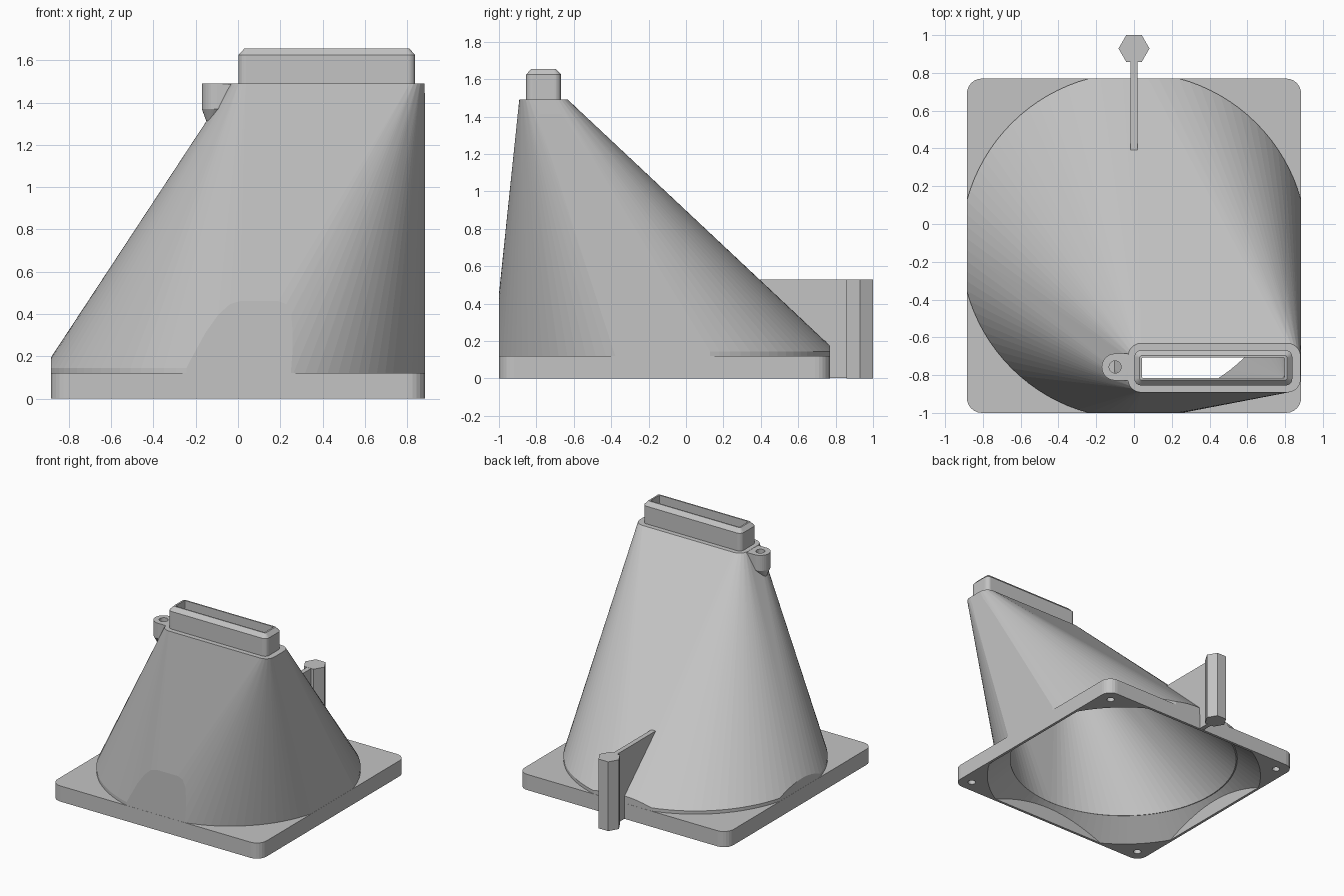
import bpy, bmesh, math

if "Cube" in bpy.data.objects:
    bpy.data.objects.remove(bpy.data.objects["Cube"])

YC = -0.115          # centre of the square flange in y
HALF = 0.885         # half width of the flange
SLOT_X, SLOT_Y = 0.42, -0.7615

grey = bpy.data.materials.new("light grey plastic")
grey.diffuse_color = (0.55, 0.55, 0.55, 1)
grey.use_nodes = True
grey.node_tree.nodes["Principled BSDF"].inputs["Base Color"].default_value = grey.diffuse_color


def circle(x, y, r, z, n=96, turn=0.0):
    return [(x + r * math.cos(turn + 2 * math.pi * i / n),
             y + r * math.sin(turn + 2 * math.pi * i / n), z) for i in range(n)]


def rounded(x, y, hx, hy, r, z, n=6):
    """Rounded rectangle outline."""
    pts = []
    for k, (sx, sy) in enumerate(((1, 1), (-1, 1), (-1, -1), (1, -1))):
        for i in range(n + 1):
            a = math.pi / 2 * (k + i / n)
            pts.append((x + sx * (hx - r) + r * math.cos(a),
                        y + sy * (hy - r) + r * math.sin(a), z))
    return pts


def hull_mesh(points):
    bm = bmesh.new()
    for p in points:
        bm.verts.new(p)
    bmesh.ops.convex_hull(bm, input=bm.verts[:])
    bmesh.ops.delete(bm, geom=[v for v in bm.verts if not v.link_faces], context='VERTS')
    bmesh.ops.recalc_face_normals(bm, faces=bm.faces[:])
    return bm


def hull(name, points, clip=None):
    """Convex solid around the outlines, optionally trimmed to the flange square."""
    bm = hull_mesh(points)
    if clip:
        for nx, ny in ((1, 0), (-1, 0), (0, 1), (0, -1)):
            bmesh.ops.bisect_plane(bm, geom=bm.verts[:] + bm.edges[:] + bm.faces[:],
                                   plane_co=(nx * clip, YC + ny * clip, 0),
                                   plane_no=(nx, ny, 0), clear_outer=True)
        trimmed = [v.co.copy() for v in bm.verts]
        bm.free()
        bm = hull_mesh(trimmed)
    me = bpy.data.meshes.new(name)
    bm.to_mesh(me)
    bm.free()
    me.materials.append(grey)
    ob = bpy.data.objects.new(name, me)
    bpy.context.collection.objects.link(ob)
    return ob


def combine(ob, other, op):
    """Apply a boolean and remove the helper solid."""
    other.hide_render = True
    mod = ob.modifiers.new("combine", 'BOOLEAN')
    mod.operation, mod.object, mod.solver = op, other, 'EXACT'
    bpy.context.view_layer.objects.active = ob
    bpy.ops.object.modifier_apply(modifier=mod.name)
    bpy.data.objects.remove(other)


# Square flange, funnel and outlet collar joined into one body
body = hull("duct_body", rounded(0, YC, HALF, HALF, 0.08, 0)
            + rounded(0, YC, HALF, HALF, 0.08, 0.12))
funnel = hull("funnel", circle(0, YC, 0.917, 0.06) + circle(0, YC, 0.917, 0.145)
              + rounded(0.425, SLOT_Y, 0.457, 0.13, 0.07, 1.49), clip=HALF - 0.001)
combine(body, funnel, 'UNION')
collar = hull("collar", rounded(SLOT_X, SLOT_Y, 0.418, 0.093, 0.035, 1.46)
              + rounded(SLOT_X, SLOT_Y, 0.418, 0.093, 0.035, 1.625)
              + rounded(SLOT_X, SLOT_Y, 0.39, 0.065, 0.012, 1.655))
combine(body, collar, 'UNION')

# Hollow air passage: flared inlet, funnel and outlet slot
inlet = hull("inlet", circle(0, YC, 1.012, -0.01) + circle(0, YC, 0.83, 0.14), clip=0.865)
combine(body, inlet, 'DIFFERENCE')
passage = hull("passage", circle(0, YC, 0.83, 0.13)
               + rounded(SLOT_X, SLOT_Y, 0.378, 0.056, 0.006, 1.5))
combine(body, passage, 'DIFFERENCE')
outlet = hull("outlet", rounded(SLOT_X, SLOT_Y, 0.377, 0.055, 0.006, 1.46)
              + rounded(SLOT_X, SLOT_Y, 0.377, 0.055, 0.006, 1.7))
combine(body, outlet, 'DIFFERENCE')

# Blind screw holes under the flange corners
for sx in (-1, 1):
    for sy in (-1, 1):
        x, y = sx * 0.79, YC + sy * 0.79
        hole = hull("screw_hole", circle(x, y, 0.028, -0.05, 16) + circle(x, y, 0.028, 0.09, 16))
        combine(body, hole, 'DIFFERENCE')

# Mounting lug beside the outlet
LX, LY = -0.1, -0.757
lug = hull("mounting_lug", circle(LX, LY, 0.071, 1.489, 32) + circle(LX, LY, 0.071, 1.37, 32)
           + circle(-0.125, LY, 0.025, 1.312, 16)
           + [(0, LY - 0.07, 1.488), (0, LY + 0.07, 1.488)])
lug_hole = hull("lug_hole", circle(LX, LY, 0.032, 1.38, 20) + circle(LX, LY, 0.032, 1.6, 20))
combine(lug, lug_hole, 'DIFFERENCE')

# Hexagonal post and the thin rib that ties it to the funnel
hull("hex_post", circle(0, 0.929, 0.082, 0, 6) + circle(0, 0.929, 0.082, 0.53, 6))
profile = [(0.37, 0.529), (0.88, 0.529), (0.88, 0.001), (0.758, 0.001), (0.758, 0.16)]
bm = bmesh.new()
face = bm.faces.new([bm.verts.new((-0.018, y, z)) for y, z in profile])
ext = bmesh.ops.extrude_face_region(bm, geom=[face])
bmesh.ops.translate(bm, vec=(0.036, 0, 0),
                    verts=[g for g in ext['geom'] if isinstance(g, bmesh.types.BMVert)])
bmesh.ops.recalc_face_normals(bm, faces=bm.faces[:])
rib_mesh = bpy.data.meshes.new("support_rib")
bm.to_mesh(rib_mesh)
bm.free()
rib_mesh.materials.append(grey)
bpy.context.collection.objects.link(bpy.data.objects.new("support_rib", rib_mesh))
